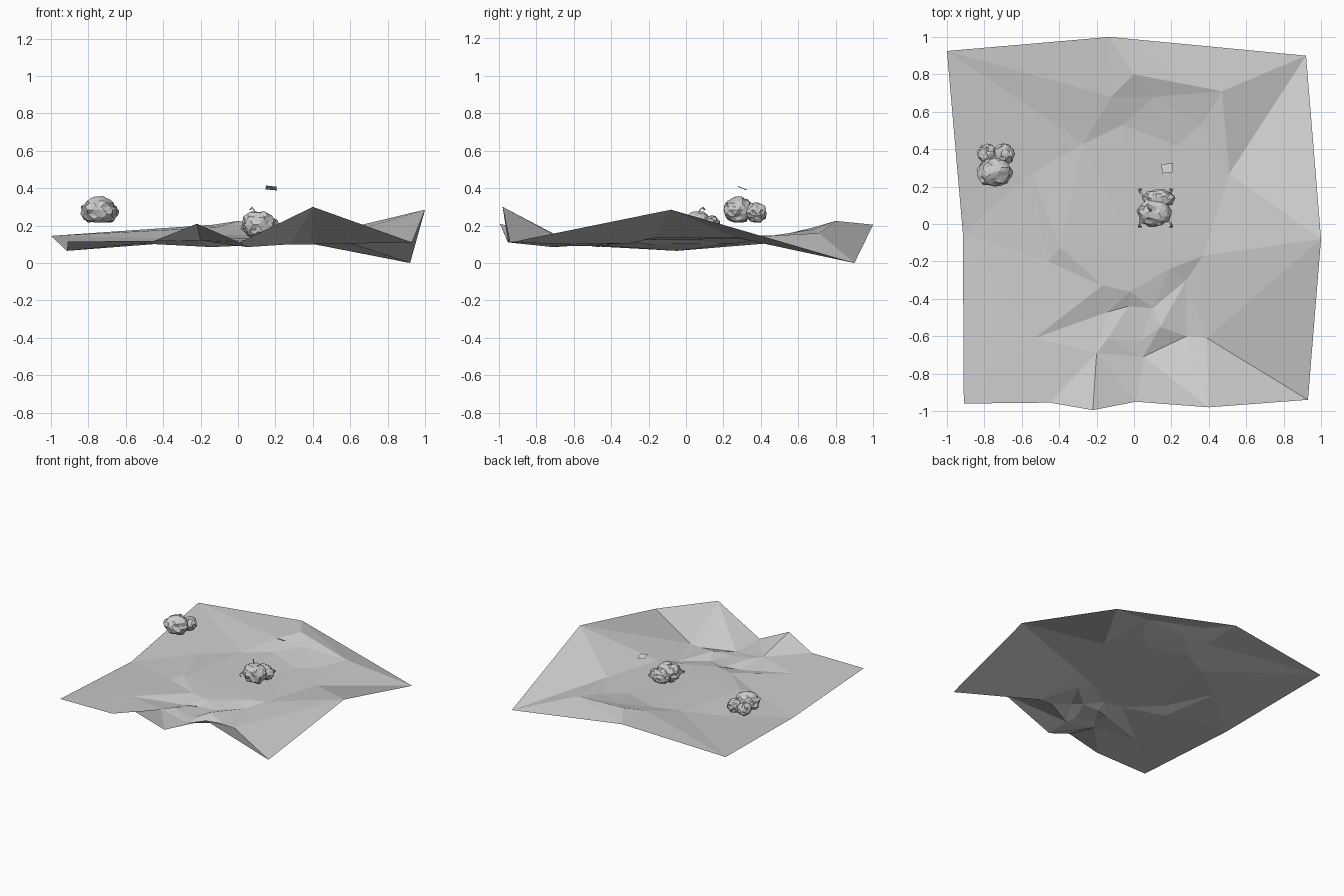
import bpy, bmesh, math, random
from mathutils import Vector, noise
from mathutils.geometry import delaunay_2d_cdt

if "Cube" in bpy.data.objects:
    bpy.data.objects.remove(bpy.data.objects["Cube"])

random.seed(4)


def link_mesh(name, verts, faces):
    me = bpy.data.meshes.new(name)
    me.from_pydata(verts, [], faces)
    me.update()
    ob = bpy.data.objects.new(name, me)
    bpy.context.collection.objects.link(ob)
    return ob


# terrain sheet: rim loop and the creases inside it, triangulated from above
rim = [(-.91, -.96, .115), (-.45, -.955, .118), (-.22, -.995, .21), (.01, -.95, .11),
       (.4, -.98, .3), (.93, -.94, .11), (1, -.08, .285), (.92, .9, 0),
       (-.13, 1, .205), (-1, .925, .145), (-.915, -.05, .065)]
inner = [(0, .8, .225), (-.12, .68, .19), (.11, .68, .18), (.47, .71, .16), (.36, .53, .14),
         (.51, .27, .135), (.23, .42, .14), (-.06, .53, .15), (-.27, .43, .13),
         (-.55, .27, .105), (-.46, -.2, .1), (-.39, -.13, .125), (-.15, -.13, .125),
         (-.02, -.08, .13), (-.17, -.33, .12), (-.02, -.36, .12), (-.03, -.44, .09),
         (-.53, -.61, .105), (-.14, -.47, .085), (-.14, -.61, .12), (-.2, -.69, .12),
         (.05, -.71, .085), (.28, -.6, .1), (.14, -.55, .13), (.03, -.63, .09),
         (.39, -.61, .1), (.1, -.45, .1), (.19, -.24, .13), (.37, -.17, .135),
         (.28, -.3, .105)]
pts = rim + inner
flat, _, tris, orig, _, _ = delaunay_2d_cdt(
    [Vector(p[:2]) for p in pts], [], [list(range(len(rim)))], 1, 1e-5)
link_mesh("ground_sheet",
          [(v.x, v.y, pts[o[0]][2]) for v, o in zip(flat, orig)], tris)


# crumpled faceted clumps
def clump(name, center, radii, floor, seed):
    bm = bmesh.new()
    bmesh.ops.create_icosphere(bm, subdivisions=3, radius=1)
    for v in bm.verts:
        d = v.co.normalized()
        k = 1 + .16 * noise.noise(d * 2.6 + Vector((seed, 0, 0))) + random.uniform(-.07, .07)
        v.co = Vector(c + d[i] * k * radii[i] for i, c in enumerate(center))
        v.co.z = max(v.co.z, floor + random.uniform(0, .006))
    me = bpy.data.meshes.new(name)
    bm.to_mesh(me)
    bm.free()
    bpy.context.collection.objects.link(bpy.data.objects.new(name, me))


clump("left_clump_large", (-.745, .28, .283), (.09, .078, .07), .215, 1)
clump("left_clump_a", (-.785, .375, .265), (.05, .052, .05), .215, 5)
clump("left_clump_b", (-.695, .375, .268), (.055, .055, .052), .215, 9)
clump("middle_clump_large", (.11, .06, .205), (.09, .075, .075), .13, 13)
clump("middle_clump_small", (.135, .135, .195), (.085, .05, .055), .13, 17)


# thin curled tendrils around the middle clump
def tendril(name, path):
    cu = bpy.data.curves.new(name, 'CURVE')
    cu.dimensions = '3D'
    cu.bevel_depth = .005
    cu.bevel_resolution = 0
    cu.use_fill_caps = True
    sp = cu.splines.new('POLY')
    sp.points.add(len(path) - 1)
    for p, co in zip(sp.points, path):
        p.co = (*co, 1)
    bpy.context.collection.objects.link(bpy.data.objects.new(name, cu))


for i, (sx, sy) in enumerate([(-1, -1), (1, -1), (-1, 1), (1, 1)]):
    cx, cy = .115, .085
    tendril(f"tendril_{i}", [(cx + sx * .05, cy + sy * .05, .2),
                             (cx + sx * .08, cy + sy * .08, .215),
                             (cx + sx * .09, cy + sy * .1, .2),
                             (cx + sx * .075, cy + sy * .1, .185)])
tendril("tendril_top", [(.1, .06, .25), (.085, .075, .285), (.075, .09, .297), (.065, .1, .285)])

# small floating tilted flake
link_mesh("flake", [(.15, .27, .414), (.205, .277, .408), (.208, .325, .388), (.147, .32, .394)],
          [(0, 1, 2, 3)])
